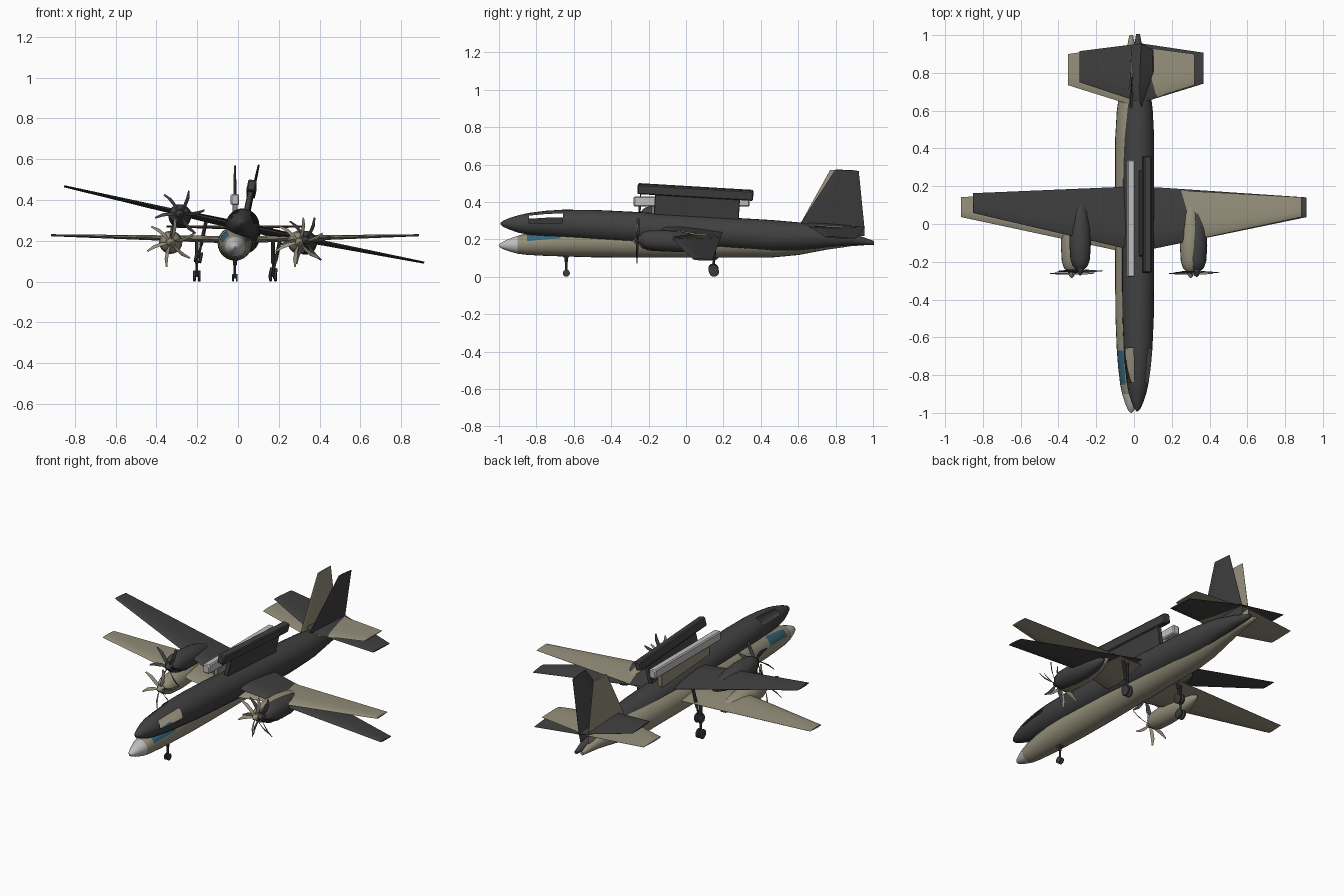
import bpy, bmesh, math
from mathutils import Matrix, Vector

if "Cube" in bpy.data.objects:
    bpy.data.objects.remove(bpy.data.objects["Cube"])


def material(name, rgb):
    m = bpy.data.materials.new(name)
    m.diffuse_color = (*rgb, 1)
    m.use_nodes = True
    m.node_tree.nodes["Principled BSDF"].inputs["Base Color"].default_value = m.diffuse_color
    return m


TAN = material("khaki paint", (0.30, 0.275, 0.195))
DARK = material("charcoal", (0.052, 0.052, 0.052))
GREY = material("light grey", (0.52, 0.52, 0.52))
BLUE = material("window blue", (0.035, 0.13, 0.19))
RUBBER = material("rubber", (0.045, 0.045, 0.045))


def loft(name, rings, mats, place, rule=None):
    """Skin a list of equal-sized closed rings and cap both ends.
    rule(center) gives a material index per face, or -1 for an opening."""
    bm = bmesh.new()
    vs = [[bm.verts.new(p) for p in r] for r in rings]
    n = len(rings[0])
    for a, b in zip(vs, vs[1:]):
        for i in range(n):
            j = (i + 1) % n
            bm.faces.new((a[i], a[j], b[j], b[i]))
    bm.faces.new(vs[0])
    bm.faces.new(vs[-1])
    bmesh.ops.recalc_face_normals(bm, faces=bm.faces[:])
    if rule:
        openings = []
        for f in bm.faces:
            k = rule(f.calc_center_median())
            if k < 0:
                openings.append(f)
            else:
                f.material_index = k
        bmesh.ops.delete(bm, geom=openings, context='FACES')
    me = bpy.data.meshes.new(name)
    bm.to_mesh(me)
    bm.free()
    for m in mats:
        me.materials.append(m)
    ob = bpy.data.objects.new(name, me)
    ob.matrix_world = place
    bpy.context.collection.objects.link(ob)
    return ob


def circle_y(x, y, z, r, n=24):
    """Ring facing along the length of the aircraft."""
    return [Vector((x + r * math.cos(2 * math.pi * i / n), y,
                    z + r * math.sin(2 * math.pi * i / n))) for i in range(n)]


def circle_x(x, y, z, r, n=20):
    """Ring facing sideways, for wheels."""
    return [Vector((x, y + r * math.cos(2 * math.pi * i / n),
                    z + r * math.sin(2 * math.pi * i / n))) for i in range(n)]


def circle_z(x, y, z, r, n=10):
    return [Vector((x + r * math.cos(2 * math.pi * i / n),
                    y + r * math.sin(2 * math.pi * i / n), z)) for i in range(n)]


FOIL = [(0, 0), (0.06, 0.32), (0.3, 0.5), (0.65, 0.32), (1, 0.03),
        (1, -0.03), (0.65, -0.32), (0.3, -0.5), (0.06, -0.32)]


def foil(lead, trail, span, offset, thick, upright=False):
    """Wing section between a leading and trailing y."""
    pts = []
    for c, t in FOIL:
        y, w = lead + c * (trail - lead), offset + t * thick
        pts.append(Vector((w, y, span)) if upright else Vector((span, y, w)))
    return pts


def block(x, w, y0, y1, z0, z1, bevel):
    """Rings of a long bar with chamfered edges."""
    def ring(y, s):
        a, b = w / 2 - s, (z1 - z0) / 2 - s
        zc, c = (z0 + z1) / 2, bevel
        return [Vector((x + px, y, zc + pz)) for px, pz in
                [(a, b - c), (a - c, b), (c - a, b), (-a, b - c),
                 (-a, c - b), (c - a, -b), (a - c, -b), (a, c - b)]]
    return [ring(y0, bevel), ring(y0 + bevel, 0), ring(y1 - bevel, 0), ring(y1, bevel)]


HULL = [(-1, .004, -.02), (-.985, .017, -.02), (-.95, .032, -.018), (-.9, .048, -.016),
        (-.85, .058, -.012), (-.76, .069, -.006), (-.67, .076, -.002), (-.5, .083, 0),
        (-.3, .085, 0), (.45, .085, 0), (.6, .076, .005), (.75, .055, .012),
        (.88, .032, .008), (1, .01, -.005)]
NACELLE = [(-.25, .025), (-.235, .04), (-.2, .052), (-.12, .057), (-.03, .055),
           (.05, .042), (.11, .022), (.14, .005)]
SPINNER = [(-.285, .003), (-.277, .012), (-.262, .019), (-.245, .022)]


def aircraft(tag, paint, pod_paint, nose_paint, window_paint, place):
    # fuselage with nose cone and cockpit side windows
    def hull_rule(c):
        if c.y < -.9:
            return 1
        angle = math.degrees(math.atan2(c.z + .007, abs(c.x)))
        if -.85 < c.y < -.67 and 15 < angle < 60:
            return 2 if window_paint else -1
        return 0
    loft(tag + "_fuselage", [circle_y(0, y, z, r) for y, r, z in HULL],
         [paint, nose_paint, window_paint or paint], place, hull_rule)

    # tail fin
    loft(tag + "_fin", [foil(.635, .945, .03, 0, .024, True),
                        foil(.605, .942, .085, 0, .022, True),
                        foil(.77, .895, .383, 0, .01, True)], [paint], place)

    # dorsal pylon and long pod
    loft(tag + "_pylon", block(0, .026, -.185, .27, .06, .2, .003), [paint], place)
    loft(tag + "_dorsal_pod", block(0, .042, -.28, .34, .188, .242, .006),
         [pod_paint], place)

    for s, side in ((1, "right"), (-1, "left")):
        # wing and tailplane
        loft(f"{tag}_{side}_wing", [foil(-.155, .188, 0, .018, .036),
                                    foil(-.135, .186, s * .1, .02, .034),
                                    foil(.037, .142, s * .902, .04, .01)], [paint], place)
        loft(f"{tag}_{side}_tailplane", [foil(.63, .945, 0, .078, .02),
                                         foil(.735, .9, s * .335, .083, .008)],
             [paint], place)

        # engine, spinner and curved blades
        ex, ez = s * .315, .005
        loft(f"{tag}_{side}_nacelle", [circle_y(ex, y, ez, r, 20) for y, r in NACELLE],
             [paint], place)
        loft(f"{tag}_{side}_spinner", [circle_y(ex, y, ez, r, 16) for y, r in SPINNER],
             [paint], place)
        for k in range(6):
            turn = Matrix.Translation((ex, -.262, ez)) @ Matrix.Rotation(
                k * math.pi / 3 + .26, 4, 'Y')
            rings = []
            for r, chord, sweep, twist in ((.012, .008, 0, .9), (.045, .02, .003, .7),
                                           (.085, .019, 0, .5), (.122, .009, -.012, .35)):
                ring = []
                for u, v in ((-1, 0), (0, .0015), (1, 0), (0, -.0015)):
                    a = u * chord / 2
                    ring.append(turn @ Vector((sweep + a * math.cos(twist) - v * math.sin(twist),
                                               a * math.sin(twist) + v * math.cos(twist), r)))
                rings.append(ring)
            loft(f"{tag}_{side}_blade_{k + 1}", rings, [paint], place)

    # landing gear: leg, axle and paired wheels
    for name, x, y, radius, top, gap, w in (("nose", 0, -.64, .019, -.05, .009, .009),
                                            ("right_main", .187, .15, .027, .02, .012, .014),
                                            ("left_main", -.187, .15, .027, .02, .012, .014)):
        zc = radius - .187
        loft(f"{tag}_{name}_leg", [circle_z(x, y, zc, .006), circle_z(x, y, zc + .06, .006),
                                   circle_z(x, y, zc + .061, .009),
                                   circle_z(x, y, top, .009)], [DARK], place)
        loft(f"{tag}_{name}_axle", [circle_x(x - gap, y, zc, .005, 10),
                                    circle_x(x + gap, y, zc, .005, 10)], [DARK], place)
        for s in (1, -1):
            c = x + s * gap
            loft(f"{tag}_{name}_wheel_{'outer' if s > 0 else 'inner'}",
                 [circle_x(c - w / 2, y, zc, radius * .8), circle_x(c - w / 3, y, zc, radius),
                  circle_x(c + w / 3, y, zc, radius), circle_x(c + w / 2, y, zc, radius * .8)],
                 [RUBBER], place)


# level aircraft standing on its wheels
aircraft("khaki", TAN, GREY, GREY, BLUE, Matrix.Translation((-.015, 0, .187)))

# banked, nose-up aircraft with open cockpit windows
aircraft("charcoal", DARK, DARK, DARK, None,
         Matrix.Translation((.022, .008, .245)) @ Matrix.Rotation(math.radians(-3.4), 4, 'X')
         @ Matrix.Rotation(math.radians(12), 4, 'Y'))

# smooth shading with crisp edges
for ob in bpy.context.scene.objects:
    ob.select_set(True)
    bpy.context.view_layer.objects.active = ob
bpy.ops.object.shade_smooth_by_angle(angle=math.radians(32))
